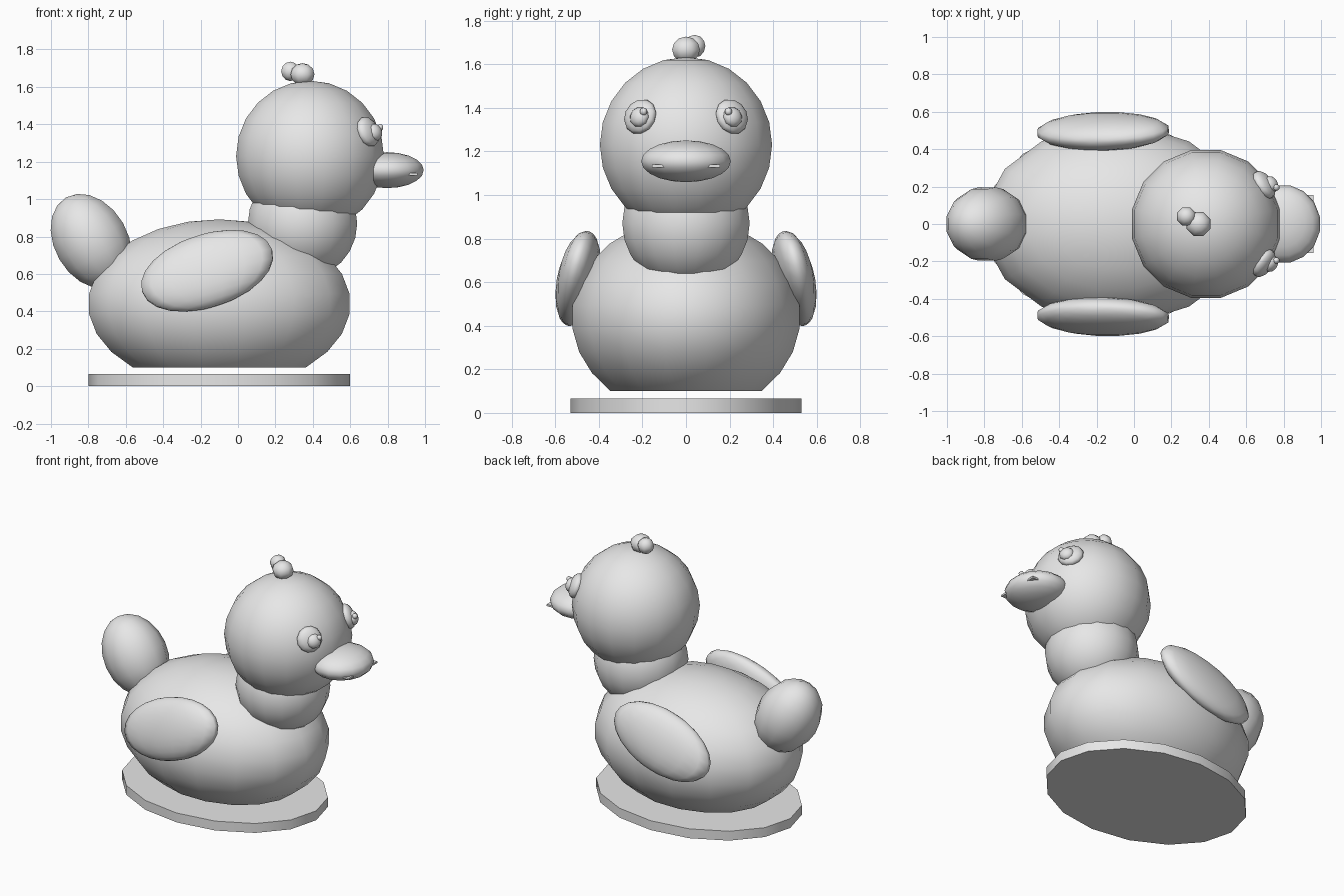
import bpy, bmesh, math
from mathutils import Matrix, Vector, Euler

if "Cube" in bpy.data.objects:
    bpy.data.objects.remove(bpy.data.objects["Cube"])

grey = bpy.data.materials.new("light_grey")
grey.diffuse_color = (0.8, 0.8, 0.8, 1)
grey.use_nodes = True
grey.node_tree.nodes["Principled BSDF"].inputs["Base Color"].default_value = grey.diffuse_color


def finish(name, bm, loc=(0, 0, 0), rot=None, angle=180):
    """Turn a bmesh into a placed, smooth-shaded object."""
    bmesh.ops.recalc_face_normals(bm, faces=bm.faces)
    mesh = bpy.data.meshes.new(name)
    bm.to_mesh(mesh)
    bm.free()
    mesh.materials.append(grey)
    ob = bpy.data.objects.new(name, mesh)
    bpy.context.collection.objects.link(ob)
    ob.location = loc
    if rot:
        ob.rotation_euler = rot
    bpy.ops.object.select_all(action='DESELECT')
    ob.select_set(True)
    bpy.context.view_layer.objects.active = ob
    if angle == 180:
        bpy.ops.object.shade_smooth()
    else:
        bpy.ops.object.shade_smooth_by_angle(angle=math.radians(angle))
    return ob


def ball(radii, segments=16, rings=12):
    """Ellipsoid with a flat side facing each axis."""
    bm = bmesh.new()
    turn = Matrix.Rotation(math.pi / segments, 4, 'Z')
    bmesh.ops.create_uvsphere(bm, u_segments=segments, v_segments=rings, radius=1)
    bmesh.ops.transform(bm, matrix=Matrix.Diagonal((*radii, 1)) @ turn, verts=bm.verts)
    return bm


# Oval stand
bm = bmesh.new()
bmesh.ops.create_cone(bm, cap_ends=True, segments=16, radius1=1, radius2=1, depth=1)
bmesh.ops.scale(bm, vec=(0.70, 0.53, 0.065), verts=bm.verts)
finish("stand", bm, (-0.1, 0, 0.0325), angle=40)

# Body with its underside cut flat
bm = ball((0.715, 0.535, 0.452), rings=13)
cut = bmesh.ops.bisect_plane(bm, geom=bm.verts[:] + bm.edges[:] + bm.faces[:],
                             plane_co=(0, 0, -0.34), plane_no=(0, 0, -1), clear_outer=True)
bmesh.ops.contextual_create(bm, geom=[e for e in cut["geom_cut"]
                                      if isinstance(e, bmesh.types.BMEdge)])
finish("body", bm, (-0.1, 0, 0.44), angle=40)

# Neck and head
finish("neck", ball((0.298, 0.298, 0.295)), (0.345, 0, 0.87))
head_centre = Vector((0.385, 0, 1.23))
finish("head", ball((0.403, 0.403, 0.403)), head_centre)

# Tail leaning back
finish("tail", ball((0.203, 0.203, 0.27), 12, 10), (-0.785, 0, 0.775),
       Euler((0, math.radians(-30), 0)))

# Bill and mouth plate whose corners show at the sides
finish("bill", ball((0.20, 0.21, 0.096), 16, 10), (0.797, 0, 1.155))
bm = bmesh.new()
bmesh.ops.create_cube(bm, size=1)
bmesh.ops.scale(bm, vec=(0.16, 0.31, 0.012), verts=bm.verts)
finish("mouth", bm, (0.88, 0, 1.133), angle=30)

# Wings and eyes on both sides
for side, label in ((1, "left"), (-1, "right")):
    finish(label + "_wing", ball((0.372, 0.092, 0.202), 16, 12),
           (-0.165, 0.495 * side, 0.617),
           Euler((math.radians(16) * side, math.radians(-18), 0)))

    eye = Vector((0.695, 0.21 * side, 1.36))
    facing = (eye - head_centre).normalized()
    rot = facing.to_track_quat('Z', 'Y').to_euler()
    finish(label + "_eye", ball((0.084, 0.084, 0.042), 12, 8), eye, rot)
    finish(label + "_pupil", ball((0.048, 0.048, 0.035), 10, 8),
           eye + Vector((0.036, 0.003 * side, -0.002)), rot)
    finish(label + "_glint", ball((0.018, 0.018, 0.018), 8, 6),
           (0.76, 0.195 * side, 1.383))

# Tuft on the crown
finish("tuft_front", ball((0.069, 0.069, 0.06), 8, 6), (0.345, 0, 1.667))
finish("tuft_back", ball((0.053, 0.053, 0.052), 8, 6), (0.28, 0.04, 1.683))
